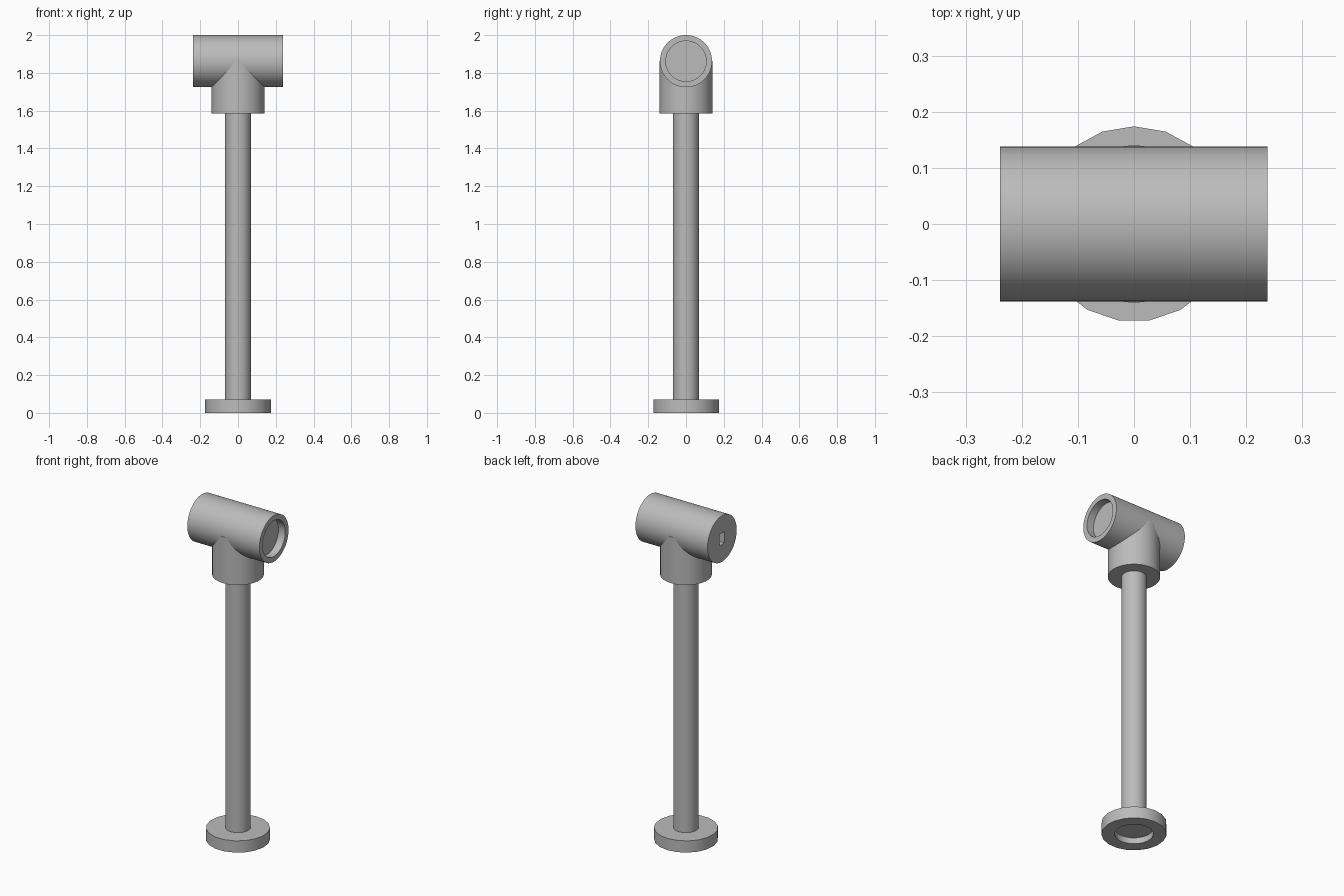
import bpy, bmesh
from math import pi, sin, cos, radians
from mathutils import Matrix

cube = bpy.data.objects.get("Cube")
if cube:
    bpy.data.objects.remove(cube)

grey = bpy.data.materials.new("plain grey")
grey.use_nodes = True
colour = (0.5, 0.5, 0.5, 1)
grey.diffuse_color = colour
grey.node_tree.nodes["Principled BSDF"].inputs["Base Color"].default_value = colour


def lathe(name, profile, sides=64, matrix=Matrix.Identity(4)):
    """Revolve (radius, height) points about z and cap both ends."""
    bm = bmesh.new()
    rings = []
    for radius, height in profile:
        angles = [pi / 2 + 2 * pi * i / sides for i in range(sides)]
        rings.append([bm.verts.new((radius * cos(a), radius * sin(a), height)) for a in angles])
    for low, high in zip(rings, rings[1:]):
        for i in range(sides):
            j = (i + 1) % sides
            bm.faces.new((low[i], low[j], high[j], high[i]))
    bm.faces.new(rings[0][::-1])
    bm.faces.new(rings[-1])
    bmesh.ops.recalc_face_normals(bm, faces=bm.faces)
    bm.transform(matrix)
    mesh = bpy.data.meshes.new(name)
    bm.to_mesh(mesh)
    bm.free()
    mesh.materials.append(grey)
    obj = bpy.data.objects.new(name, mesh)
    bpy.context.collection.objects.link(obj)
    return obj


def smooth(obj):
    bpy.ops.object.select_all(action='DESELECT')
    obj.select_set(True)
    bpy.context.view_layer.objects.active = obj
    bpy.ops.object.shade_smooth_by_angle(angle=radians(30))


# Foot with a shallow round recess underneath
foot = lathe("foot", [(0.104, 0.036), (0.104, 0), (0.174, 0), (0.174, 0.07)], 19)
# Upright pole and the collar that carries the head
pole = lathe("pole", [(0.068, 0.06), (0.068, 1.6)])
collar = lathe("collar", [(0.14, 1.585), (0.14, 1.862)])

# Horizontal head, open recess on the +x end
axis = Matrix.Translation((0, 0, 1.862)) @ Matrix.Rotation(pi / 2, 4, 'Y')
head = lathe("head", [(0.138, -0.239), (0.138, 0.238), (0.107, 0.238), (0.107, 0.193)],
             matrix=axis)

# Small rectangular socket in the -x end
bpy.ops.mesh.primitive_cube_add(size=1, location=(-0.239, 0, 1.862))
cutter = bpy.context.object
cutter.name = "socket_cutter"
cutter.scale = (0.07, 0.046, 0.068)
cutter.hide_render = True
cutter.data.materials.append(grey)
cut = head.modifiers.new("socket", 'BOOLEAN')
cut.object = cutter
cut.operation = 'DIFFERENCE'
cut.solver = 'EXACT'
bpy.context.view_layer.objects.active = head
bpy.ops.object.modifier_apply(modifier=cut.name)
bpy.data.objects.remove(cutter)

for part in (foot, pole, collar, head):
    smooth(part)
